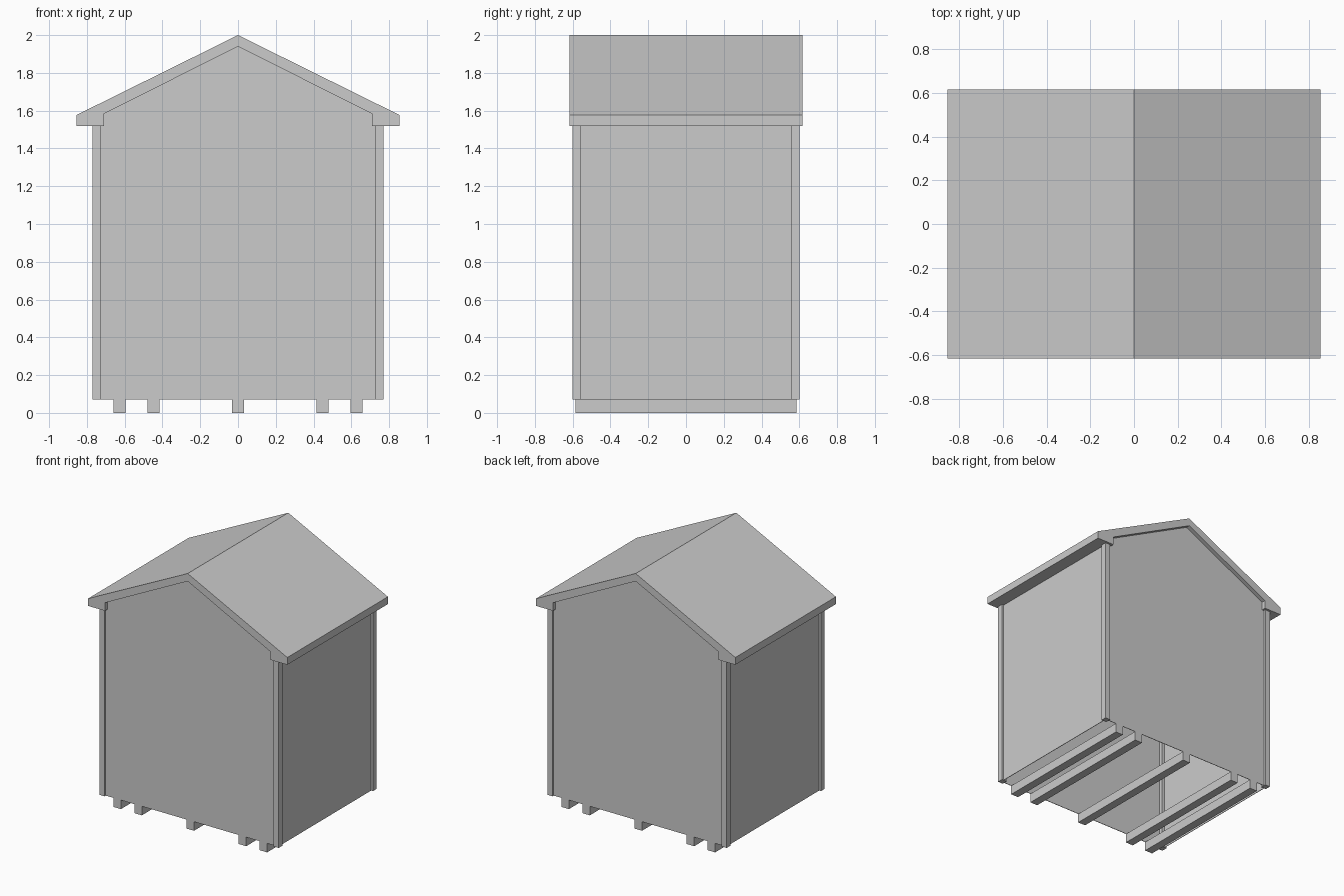
import bpy
import bmesh

cube = bpy.data.objects.get("Cube")
if cube:
    bpy.data.objects.remove(cube, do_unlink=True)

grey = bpy.data.materials.new("plain grey")
grey.use_nodes = True
colour = (0.6, 0.6, 0.6, 1)
grey.diffuse_color = colour
grey.node_tree.nodes["Principled BSDF"].inputs["Base Color"].default_value = colour


def finish(name, bm):
    bmesh.ops.recalc_face_normals(bm, faces=bm.faces)
    mesh = bpy.data.meshes.new(name)
    bm.to_mesh(mesh)
    bm.free()
    mesh.materials.append(grey)
    obj = bpy.data.objects.new(name, mesh)
    bpy.context.collection.objects.link(obj)
    return obj


def extrude_profile(name, outline, y0, y1):
    """Prism from an (x, z) outline, running along y."""
    bm = bmesh.new()
    face = bm.faces.new([bm.verts.new((x, y0, z)) for x, z in outline])
    result = bmesh.ops.extrude_face_region(bm, geom=[face])
    moved = [v for v in result["geom"] if isinstance(v, bmesh.types.BMVert)]
    bmesh.ops.translate(bm, verts=moved, vec=(0, y1 - y0, 0))
    return finish(name, bm)


def box(name, x0, x1, y0, y1, z0, z1):
    return extrude_profile(name, [(x0, z0), (x1, z0), (x1, z1), (x0, z1)], y0, y1)


def mirrored(half):
    """Complete a symmetric outline from its right half, apex excluded last."""
    return half + [(-x, z) for x, z in reversed(half) if x > 0]


BASE, EAVE = 0.07, 1.52
WALL_X, WALL_Y, THIN = 0.755, 0.585, 0.004

# Gabled roof with a solid boxed eave on each side
outer = [(0.855, EAVE), (0.855, 1.577), (0, 2.0)]
inner = [(0.71, EAVE), (0.71, 1.583), (0, 1.94)]
roof_outline = mirrored(outer) + [(-x, z) for x, z in mirrored(inner)]
extrude_profile("roof", roof_outline, -0.617, 0.617)

# Thin gable walls, open underneath
gable = mirrored([(WALL_X, BASE), (WALL_X, 1.565), (0, 1.945)])
for name, side in (("front_wall", -1), ("back_wall", 1)):
    extrude_profile(name, gable, side * WALL_Y, side * (WALL_Y - THIN))

# Side walls, corner posts
for label, sx in (("left", 1), ("right", -1)):
    xs = sorted((sx * WALL_X, sx * (WALL_X - THIN)))
    box(label + "_wall", *xs, -WALL_Y, WALL_Y, BASE, 1.55)
    px = sorted((sx * 0.77, sx * 0.727))
    for end, sy in (("front", -1), ("back", 1)):
        py = sorted((sy * 0.6, sy * 0.555))
        box(f"{end}_{label}_post", *px, *py, BASE, EAVE)

# Floor runners
for i, x in enumerate((-0.628, -0.448, 0, 0.448, 0.628)):
    box(f"runner_{i + 1}", x - 0.032, x + 0.032, -WALL_Y, WALL_Y, 0, BASE)
